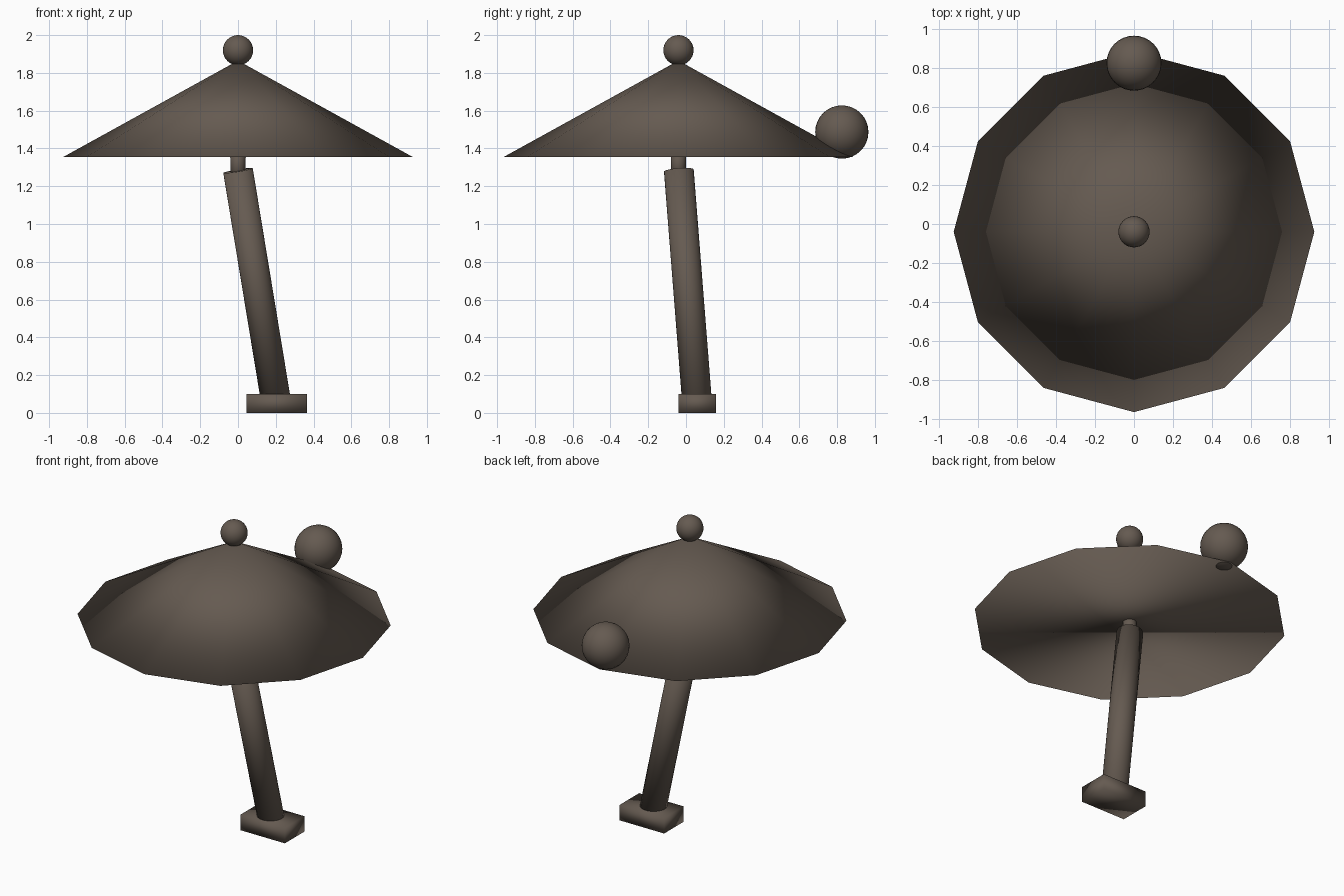
import bpy
from mathutils import Vector

if "Cube" in bpy.data.objects:
    bpy.data.objects.remove(bpy.data.objects["Cube"])

brown = bpy.data.materials.new("dark_brown")
brown.diffuse_color = (0.13, 0.103, 0.082, 1)
brown.use_nodes = True
brown.node_tree.nodes["Principled BSDF"].inputs["Base Color"].default_value = brown.diffuse_color


def finish(name):
    ob = bpy.context.object
    ob.name = name
    ob.data.materials.append(brown)
    bpy.ops.object.shade_smooth()
    return ob


def ball(name, loc, r):
    bpy.ops.mesh.primitive_uv_sphere_add(segments=32, ring_count=16, radius=r, location=loc)
    return finish(name)


def rod(name, a, b, r, sides):
    a, b = Vector(a), Vector(b)
    d = b - a
    bpy.ops.mesh.primitive_cylinder_add(vertices=sides, radius=r, depth=d.length,
                                        location=(a + b) / 2,
                                        rotation=d.to_track_quat('Z', 'Y').to_euler())
    return finish(name)


# Rectangular foot
bpy.ops.mesh.primitive_cube_add(size=1, location=(0.205, 0.06, 0.05))
bpy.context.object.scale = (0.32, 0.20, 0.10)
bpy.ops.object.transform_apply(location=False, rotation=False, scale=True)
finish("foot")

# Leaning post and the thin neck above it
rod("post", (0.203, 0.059, 0.05), (0, -0.038, 1.283), 0.079, 32)
rod("neck", (0, -0.04, 1.22), (0, -0.04, 1.42), 0.04, 32)

# Twelve-sided conical canopy with a flat underside
bpy.ops.mesh.primitive_cone_add(vertices=12, radius1=0.925, radius2=0, depth=0.51,
                                end_fill_type='NGON', location=(0, -0.04, 1.61))
finish("canopy")

# Finial on the tip and the larger ball on the back rim
ball("finial", (0, -0.04, 1.92), 0.08)
ball("rim_ball", (0, 0.825, 1.487), 0.141)
